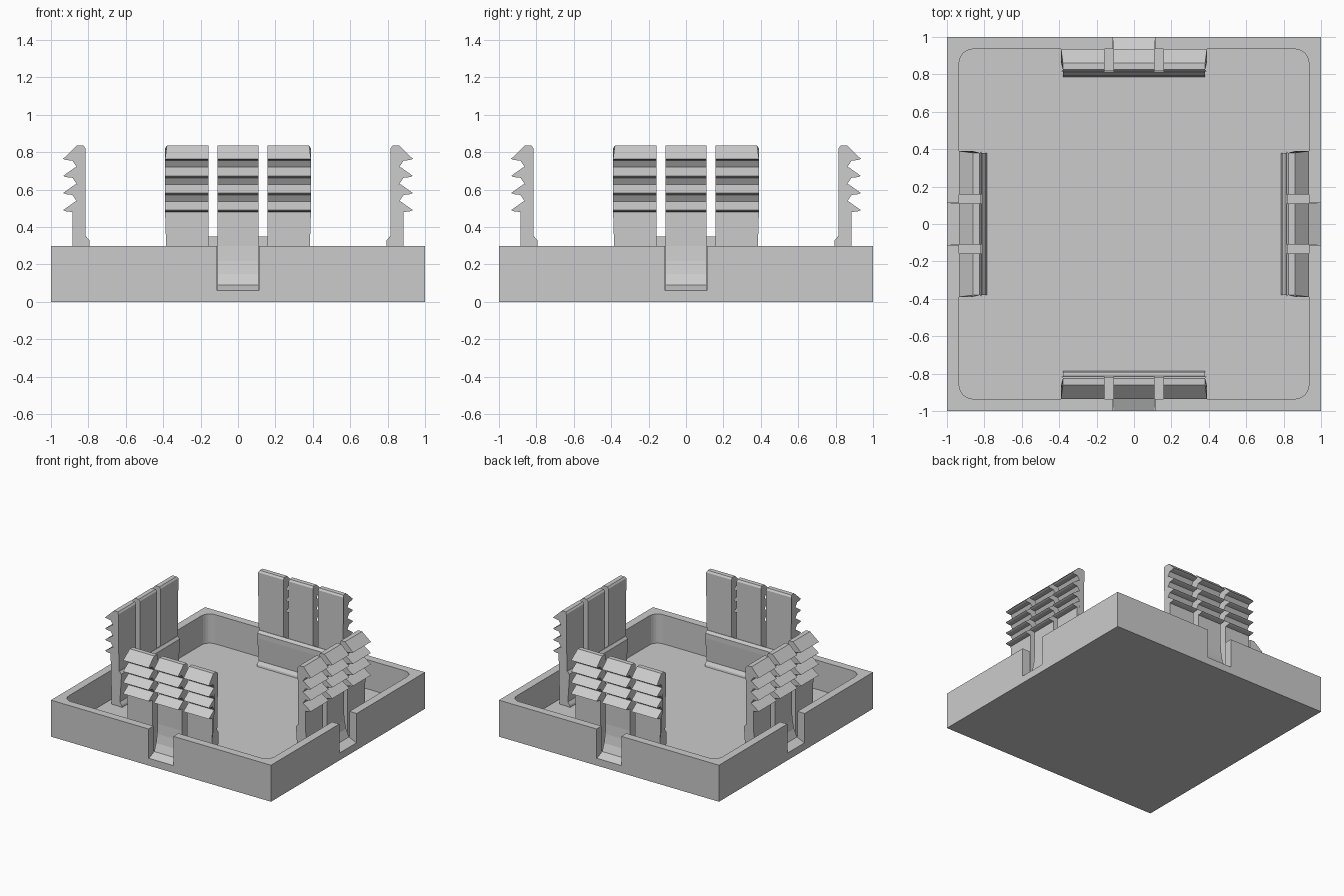
import bpy, bmesh
from math import radians
from mathutils import Matrix, Vector

cube = bpy.data.objects.get("Cube")
if cube:
    bpy.data.objects.remove(cube, do_unlink=True)

grey = bpy.data.materials.new("light_grey_plastic")
grey.use_nodes = True
grey.diffuse_color = (0.6, 0.6, 0.6, 1)
grey.node_tree.nodes["Principled BSDF"].inputs["Base Color"].default_value = (0.6, 0.6, 0.6, 1)

FLOOR, RIM, TOP = 0.06, 0.3, 0.835


def add_object(name, bm):
    bmesh.ops.recalc_face_normals(bm, faces=bm.faces[:])
    mesh = bpy.data.meshes.new(name)
    bm.to_mesh(mesh)
    bm.free()
    mesh.materials.append(grey)
    obj = bpy.data.objects.new(name, mesh)
    bpy.context.scene.collection.objects.link(obj)
    return obj


def box(name, low, high, corner=0):
    bm = bmesh.new()
    low, high = Vector(low), Vector(high)
    bmesh.ops.create_cube(bm, size=1)
    for v in bm.verts:
        v.co = (low + high) / 2 + v.co * (high - low)
    if corner:
        upright = [e for e in bm.edges if abs(e.verts[0].co.z - e.verts[1].co.z) > 0.1]
        bmesh.ops.bevel(bm, geom=upright, offset=corner, segments=6, affect='EDGES', profile=0.5)
    return add_object(name, bm)


def extrude_profile(name, profile, x0, x1, turn, taper=None):
    """Sweep a (distance from centre, height) outline along x, then turn it to its side."""
    bm = bmesh.new()
    face = bm.faces.new([bm.verts.new((x0, -d, z)) for d, z in profile])
    swept = bmesh.ops.extrude_face_region(bm, geom=[face])["geom"]
    ends = [g for g in swept if isinstance(g, bmesh.types.BMVert)]
    bmesh.ops.translate(bm, verts=ends, vec=(x1 - x0, 0, 0))
    if taper:
        for v in bm.verts:
            if abs(v.co.x) > 0.3:
                v.co.x *= taper(v.co.z)
    bm.transform(Matrix.Rotation(radians(turn), 4, 'Z'))
    return add_object(name, bm)


# Tray with a rounded cavity and a notch through the middle of each wall
tray = box("tray", (-1, -1, 0), (1, 1, RIM))
cutters = [box("cavity_cutter", (-0.935, -0.935, FLOOR), (0.935, 0.935, 0.5), 0.075)]
for turn in range(4):
    notch = box("notch_cutter", (-0.113, -1.1, FLOOR), (0.113, -0.8, 0.5))
    notch.data.transform(Matrix.Rotation(radians(90 * turn), 4, 'Z'))
    cutters.append(notch)
for cutter in cutters:
    cutter.hide_render = True
    cut = tray.modifiers.new("cut", 'BOOLEAN')
    cut.object = cutter
    cut.solver = 'EXACT'
final = bpy.data.meshes.new_from_object(tray.evaluated_get(bpy.context.evaluated_depsgraph_get()))
tray.modifiers.clear()
tray.data = final
for cutter in cutters:
    bpy.data.objects.remove(cutter, do_unlink=True)

# Barbed upper outline, from the top down the outer side
barbs = [(0.815, 0.82), (0.825, TOP), (0.862, TOP)]
for i in range(4):
    tip = 0.765 - 0.0915 * i
    if i:
        barbs += [(0.862, tip + 0.047), (0.872, tip + 0.045)]
    barbs += [(0.935, tip), (0.92, tip - 0.006), (0.885, tip - 0.01)]

# Lower outlines: plain arm, and middle arm with a curved ramp and foot in the notch
plain = barbs + [(0.885, 0.05), (0.815, 0.05)]
ramped = barbs + [(0.885, 0.3), (0.892, 0.22), (0.906, 0.15), (0.932, 0.09),
                  (0.998, FLOOR), (0.998, 0.05), (0.815, 0.05)]

# Stiffening web behind the arms
web = [(0.82, 0.35), (0.812, 0.35), (0.795, 0.33), (0.795, 0.29), (0.808, 0.1),
       (0.79, 0.075), (0.785, 0.05), (0.82, 0.05)]


def arm_taper(z):
    """Slightly narrower foot and clipped top corners on the outer arms."""
    if z > 0.83:
        return 0.975
    return 1 if z > 0.45 else 0.965


for turn, side in enumerate(("front", "left", "back", "right")):
    angle = 90 * turn
    extrude_profile(side + "_middle_clip_arm", ramped, -0.11, 0.11, angle)
    for s, label in ((-1, "first"), (1, "second")):
        extrude_profile(f"{side}_{label}_outer_clip_arm", plain, s * 0.158, s * 0.39, angle, arm_taper)
    extrude_profile(side + "_clip_web", web, -0.38, 0.38, angle)
